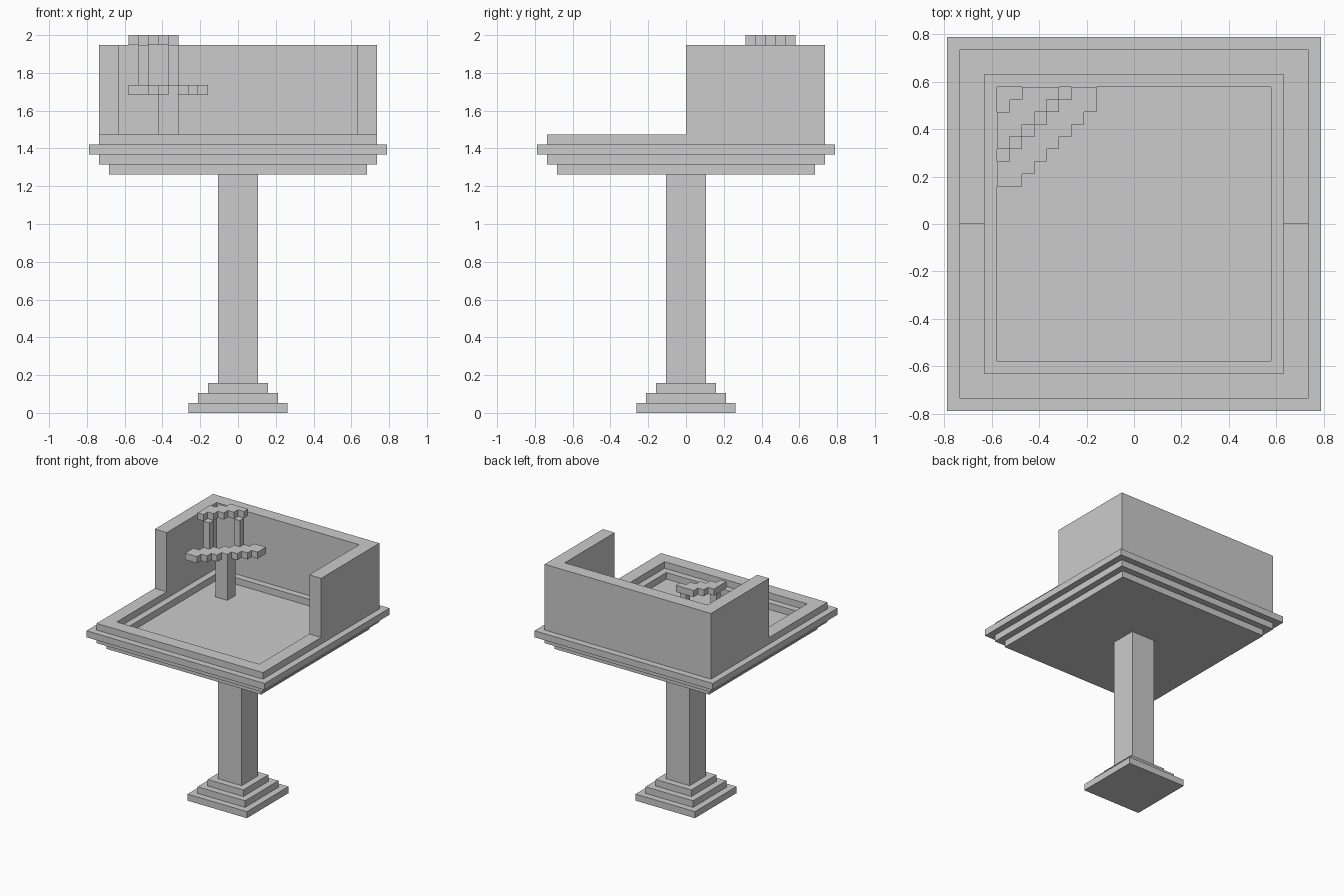
import bpy, bmesh

if "Cube" in bpy.data.objects:
    bpy.data.objects.remove(bpy.data.objects["Cube"])

U = 2 / 38  # one block


def finish(bm, name):
    bmesh.ops.recalc_face_normals(bm, faces=bm.faces)
    mesh = bpy.data.meshes.new(name)
    bm.to_mesh(mesh)
    bm.free()
    obj = bpy.data.objects.new(name, mesh)
    bpy.context.collection.objects.link(obj)
    return obj


def square_lathe(name, profile):
    """Sweep (half width, height) steps around a square, capping both ends."""
    bm = bmesh.new()
    rings = [[bm.verts.new((sx * h * U, sy * h * U, z * U))
              for sx, sy in ((-1, -1), (1, -1), (1, 1), (-1, 1))]
             for h, z in profile]
    for lower, upper in zip(rings, rings[1:]):
        for i in range(4):
            j = (i + 1) % 4
            bm.faces.new((lower[i], lower[j], upper[j], upper[i]))
    bm.faces.new(rings[0])
    bm.faces.new(rings[-1])
    return finish(bm, name)


def prism(name, outline, z0, z1):
    """Extrude a flat outline from height z0 to z1."""
    bm = bmesh.new()
    face = bm.faces.new([bm.verts.new((x * U, y * U, z0 * U)) for x, y in outline])
    top = bmesh.ops.extrude_face_region(bm, geom=[face])["geom"]
    bmesh.ops.translate(bm, vec=(0, 0, (z1 - z0) * U),
                        verts=[v for v in top if isinstance(v, bmesh.types.BMVert)])
    return finish(bm, name)


def box(name, x0, x1, y0, y1, z0, z1):
    return prism(name, [(x0, y0), (x1, y0), (x1, y1), (x0, y1)], z0, z1)


def stair_band(name, size, low, high, z):
    """Diagonal stepped strip across the back left corner of the basin."""
    front, back = [], []
    for a in range(size):
        y0 = 11 - (min(size - 1, high - a) + 1)
        y1 = 11 - max(0, low - a)
        front += [(a - 11, y0), (a - 10, y0)]
        back += [(a - 11, y1), (a - 10, y1)]
    outline = list(dict.fromkeys(front + back[::-1]))
    return prism(name, outline, z, z + 1)


# Stepped foot and square column
square_lathe("pedestal", [(5, 0), (5, 1), (4, 1), (4, 2), (3, 2), (3, 3), (2, 3), (2, 24)])

# Stepped basin with a sunken floor
square_lathe("basin", [(13, 24), (13, 25), (14, 25), (14, 26), (15, 26), (15, 27),
                       (14, 27), (14, 28), (12, 28), (12, 27), (11, 27), (11, 26)])

# Wall around the back half
prism("back_wall", [(-14, 0), (-12, 0), (-12, 12), (12, 12), (12, 0), (14, 0),
                    (14, 14), (-14, 14)], 28, 37)

# Corner stand: post, wide stepped shelf, two uprights, narrow stepped shelf
box("stand_post", -8, -6, 6, 8, 26, 32)
stair_band("lower_shelf", 8, 6, 8, 32)
for side, (a, b) in (("left", (1, 4)), ("right", (4, 1))):
    box(side + "_upright", a - 11, a - 10, 10 - b, 11 - b, 33, 37)
stair_band("upper_shelf", 5, 2, 4, 37)
